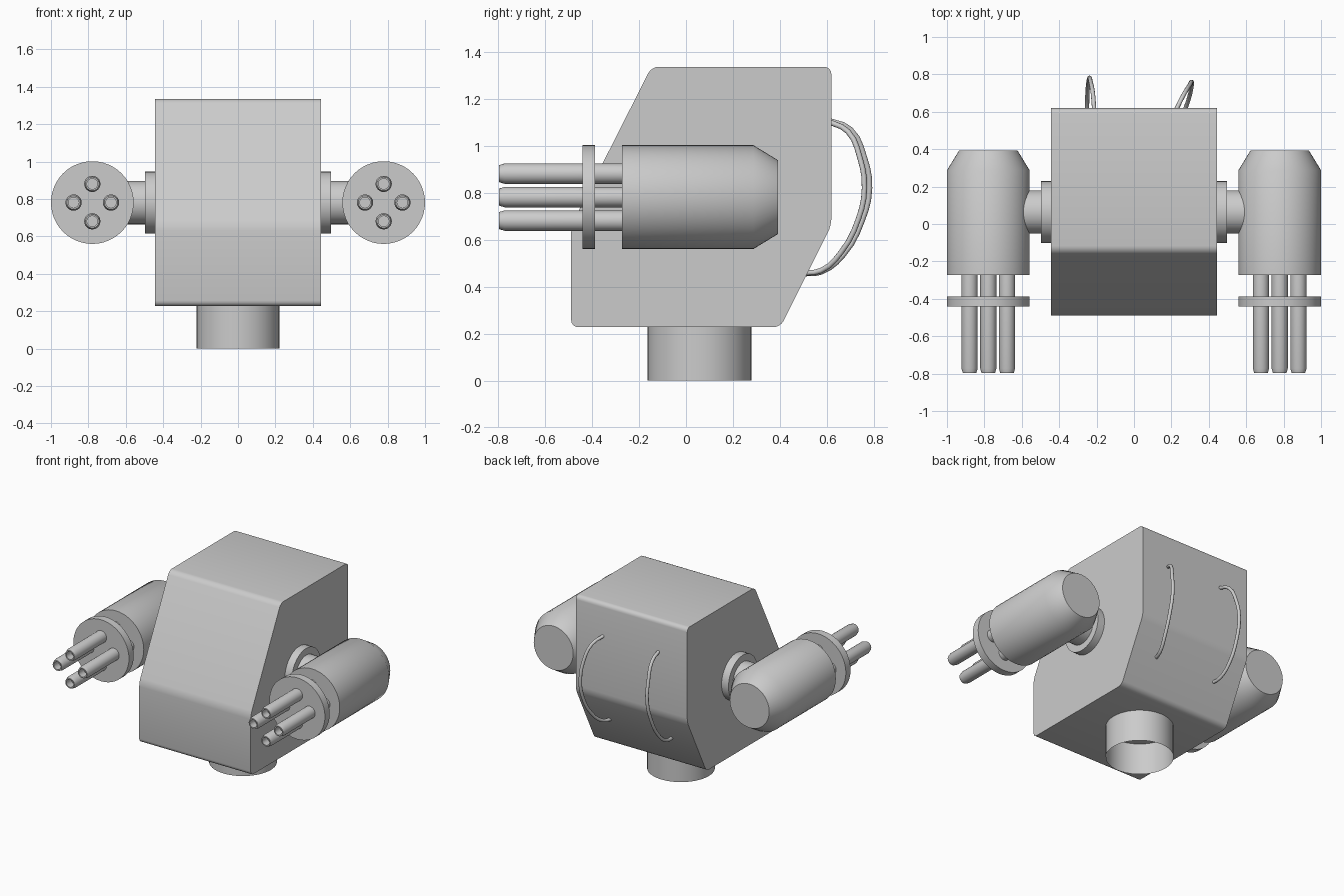
import bpy, bmesh, math

if "Cube" in bpy.data.objects:
    bpy.data.objects.remove(bpy.data.objects["Cube"])


def finish(name, bm, angle=35):
    bmesh.ops.recalc_face_normals(bm, faces=bm.faces)
    mesh = bpy.data.meshes.new(name)
    bm.to_mesh(mesh)
    bm.free()
    obj = bpy.data.objects.new(name, mesh)
    bpy.context.collection.objects.link(obj)
    bpy.ops.object.select_all(action='DESELECT')
    bpy.context.view_layer.objects.active = obj
    obj.select_set(True)
    bpy.ops.object.shade_smooth_by_angle(angle=math.radians(angle))
    return obj


def lathe(name, profile, axis, loc, n=48, caps=True):
    """Revolve (radius, height) pairs round an axis."""
    bm = bmesh.new()
    rings = []
    for r, h in profile:
        ring = []
        for i in range(n):
            a = 2 * math.pi * i / n
            c, s = r * math.cos(a), r * math.sin(a)
            ring.append(bm.verts.new({'X': (h, c, s), 'Y': (c, h, s), 'Z': (c, s, h)}[axis]))
        rings.append(ring)
    for a, b in zip(rings, rings[1:]):
        for i in range(n):
            j = (i + 1) % n
            bm.faces.new((a[i], a[j], b[j], b[i]))
    if caps:
        bm.faces.new(rings[0])
        bm.faces.new(rings[-1])
    obj = finish(name, bm)
    obj.location = loc
    return obj


# Body: side profile extruded across x, long edges rounded
W = 0.443
outline = [(-0.489, 0.227), (0.402, 0.227), (0.619, 0.66),
           (0.619, 1.336), (-0.147, 1.336), (-0.489, 0.66)]
bm = bmesh.new()
left = [bm.verts.new((-W, y, z)) for y, z in outline]
right = [bm.verts.new((W, y, z)) for y, z in outline]
bm.faces.new(left)
bm.faces.new(right)
long_edges = []
for i in range(len(outline)):
    j = (i + 1) % len(outline)
    bm.faces.new((left[i], left[j], right[j], right[i]))
for e in bm.edges:
    if abs(e.verts[0].co.x - e.verts[1].co.x) > 0.1:
        long_edges.append(e)
bmesh.ops.bevel(bm, geom=long_edges, offset=0.03, offset_type='OFFSET',
                segments=4, profile=0.5, affect='EDGES')
finish("body", bm)

# Neck: open tube under the body
lathe("neck_tube", [(0.221, 0.0), (0.221, 0.24)], 'Z', (0, 0.057, 0), caps=False)

# Arms, one per side
AX, AZ, SY = 0.779, 0.781, 0.064
for side, s in (("left", -1), ("right", 1)):
    # Shoulder plate and axle
    lathe(side + "_shoulder_plate", [(0.165, s * 0.43), (0.165, s * 0.498)], 'X', (0, SY, AZ))
    lathe(side + "_axle", [(0.116, s * 0.48), (0.116, s * 0.66)], 'X', (0, SY, AZ))
    # Gun housing with tapered rear
    lathe(side + "_gun_housing", [(0.221, -0.273), (0.221, 0.287), (0.157, 0.392)],
          'Y', (s * AX, 0, AZ))
    # Disc holding the barrels
    lathe(side + "_barrel_disc", [(0.221, -0.441), (0.221, -0.387)], 'Y', (s * AX, 0, AZ))
    # Four hollow barrels
    for k, (dx, dz) in enumerate(((0.1, 0), (-0.1, 0), (0, 0.1), (0, -0.1))):
        lathe(f"{side}_barrel_{k + 1}",
              [(0.0435, -0.26), (0.0435, -0.772), (0.036, -0.797),
               (0.028, -0.797), (0.028, -0.74)],
              'Y', (s * AX + dx, 0, AZ + dz), n=24)


# Cables looping out of the back
def cable(name, points, radius=0.0115):
    cu = bpy.data.curves.new(name, 'CURVE')
    cu.dimensions = '3D'
    cu.bevel_depth = radius
    cu.bevel_resolution = 3
    cu.resolution_u = 3
    cu.use_fill_caps = True
    sp = cu.splines.new('BEZIER')
    sp.bezier_points.add(len(points) - 1)
    for bp, co in zip(sp.bezier_points, points):
        bp.co = co
        bp.handle_left_type = bp.handle_right_type = 'AUTO'
    bpy.context.collection.objects.link(bpy.data.objects.new(name, cu))


cable("left_cable", [(-0.212, 0.60, 1.11), (-0.22, 0.70, 1.07), (-0.232, 0.76, 0.95),
                     (-0.238, 0.782, 0.82), (-0.245, 0.75, 0.68), (-0.25, 0.67, 0.535),
                     (-0.25, 0.575, 0.462), (-0.245, 0.49, 0.455)])
cable("right_cable", [(0.22, 0.60, 1.105), (0.265, 0.69, 1.06), (0.296, 0.74, 0.95),
                      (0.308, 0.76, 0.82), (0.308, 0.735, 0.69), (0.29, 0.66, 0.545),
                      (0.26, 0.575, 0.468), (0.235, 0.49, 0.458)])
